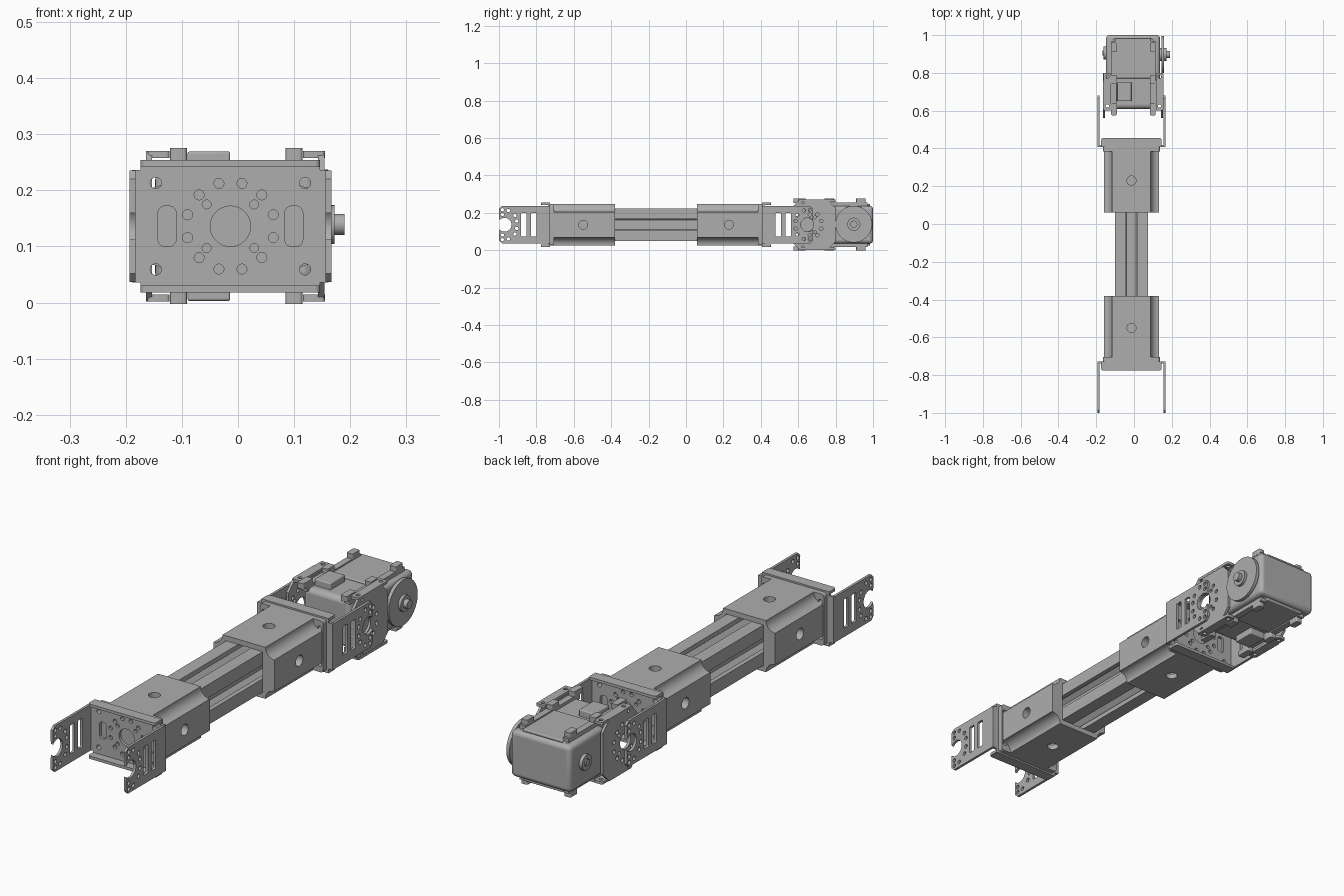
import bpy, bmesh
from math import pi, cos, sin
from mathutils import Matrix

if "Cube" in bpy.data.objects:
    bpy.data.objects.remove(bpy.data.objects["Cube"], do_unlink=True)

CX, CZ = -0.0135, 0.136            # long axis of the arm
parts = []

grey = bpy.data.materials.new("metal_grey")
grey.use_nodes = True
grey.diffuse_color = (0.42, 0.42, 0.42, 1)
grey.node_tree.nodes["Principled BSDF"].inputs["Base Color"].default_value = grey.diffuse_color

# columns: where the profile's u, v and depth axes point
PLANES = {
    "x": Matrix(((0, 0, 1), (1, 0, 0), (0, 1, 0))),
    "y": Matrix(((1, 0, 0), (0, 0, -1), (0, 1, 0))),
    "z": Matrix.Identity(3),
}


def arc(u, v, r, a0, a1, n):
    return [(u + r * cos(a0 + (a1 - a0) * i / n), v + r * sin(a0 + (a1 - a0) * i / n))
            for i in range(n + 1)]


def circle(u, v, r, n=24):
    return arc(u, v, r, 0, 2 * pi, n)[:-1]


def slab(u0, u1, v0, v1, c=0.0):
    """Rectangle with corners rounded by c."""
    if c == 0:
        return [(u0, v0), (u1, v0), (u1, v1), (u0, v1)]
    out = []
    for k, (u, v) in enumerate([(u1 - c, v1 - c), (u0 + c, v1 - c), (u0 + c, v0 + c), (u1 - c, v0 + c)]):
        out += arc(u, v, c, k * pi / 2, (k + 1) * pi / 2, 5)
    return out


def cut_corners(u0, u1, v0, v1, c):
    return [(u0 + c, v0), (u1 - c, v0), (u1, v0 + c), (u1, v1 - c),
            (u1 - c, v1), (u0 + c, v1), (u0, v1 - c), (u0, v0 + c)]


def add(name, mesh):
    mesh.materials.clear()
    mesh.materials.append(grey)
    ob = bpy.data.objects.new(name, mesh)
    bpy.context.collection.objects.link(ob)
    parts.append(ob)
    return ob


def evaluated(ob):
    bpy.context.view_layer.update()
    return bpy.data.meshes.new_from_object(ob.evaluated_get(bpy.context.evaluated_depsgraph_get()))


def prism(name, loops, plane, lo, hi):
    """Extrude an outline, with further loops as holes, from lo to hi along an axis."""
    cu = bpy.data.curves.new(name, "CURVE")
    cu.dimensions, cu.fill_mode, cu.extrude = "2D", "BOTH", (hi - lo) / 2
    for loop in loops:
        sp = cu.splines.new("POLY")
        sp.points.add(len(loop) - 1)
        for p, (u, v) in zip(sp.points, loop):
            p.co = (u, v, 0, 1)
        sp.use_cyclic_u = True
    tmp = bpy.data.objects.new(name, cu)
    bpy.context.collection.objects.link(tmp)
    mesh = evaluated(tmp)
    bpy.data.objects.remove(tmp)
    mid = Matrix.Identity(4)
    mid["xyz".index(plane)][3] = (lo + hi) / 2
    mesh.transform(mid @ PLANES[plane].to_4x4())
    bm = bmesh.new()
    bm.from_mesh(mesh)
    bmesh.ops.remove_doubles(bm, verts=bm.verts, dist=1e-5)
    bmesh.ops.recalc_face_normals(bm, faces=bm.faces)
    bm.to_mesh(mesh)
    bm.free()
    return add(name, mesh)


def box(name, x0, x1, y0, y1, z0, z1, bevel=0.0):
    ob = prism(name, [slab(x0, x1, y0, y1)], "z", z0, z1)
    if bevel:
        m = ob.modifiers.new("bevel", "BEVEL")
        m.width, m.segments = bevel, 4
    return ob


def bore(ob, cutter):
    m = ob.modifiers.new("bore", "BOOLEAN")
    m.operation, m.solver, m.object = "DIFFERENCE", "EXACT", cutter
    mesh = evaluated(ob)
    ob.modifiers.clear()
    ob.data = mesh
    parts.remove(cutter)
    bpy.data.objects.remove(cutter)


def horn_pattern(u, v):
    """Centre hole with rings of small screw holes."""
    loops = [circle(u, v, 0.036, 32)]
    for k in range(12):
        a = pi / 12 + k * pi / 6
        loops.append(circle(u + 0.079 * cos(a), v + 0.079 * sin(a), 0.009, 12))
    for k in range(4):
        a = pi / 4 + k * pi / 2
        loops.append(circle(u + 0.06 * cos(a), v + 0.055 * sin(a), 0.008, 12))
    return loops


# Aluminium slotted extrusion
H = 0.087
side = [(-H, H), (-0.03, H), (-0.03, H - 0.02), (-0.052, H - 0.02), (-0.025, H - 0.05)]
side += [(-u, v) for u, v in reversed(side[1:])]
rail = []
for k in range(4):
    c, s = cos(-k * pi / 2), sin(-k * pi / 2)
    rail += [(CX + u * c - v * s, CZ + u * s + v * c) for u, v in side]
prism("slotted_extrusion", [rail, circle(CX, CZ, 0.015)], "y", -0.70, 0.38)

# Sleeve outline with scooped corners
W, T, R = 0.145, 0.111, 0.043
scooped = []
for k, (sx, sz) in enumerate([(1, 1), (-1, 1), (-1, -1), (1, -1)]):
    pts = arc(CX + sx * W, CZ + sz * T, R, pi + k * pi / 2, pi * 1.5 + k * pi / 2, 8)
    scooped += pts[::-1]
bore_square = slab(CX - H - .002, CX + H + .002, CZ - H - .002, CZ + H + .002)


def link(prefix, y, d):
    """Sleeve and U bracket whose plate lies at y and whose arms reach toward d."""
    def span(a, b):
        return sorted((y + d * a, y + d * b))

    # sleeve and end cap
    sleeve = prism(prefix + "_sleeve", [scooped, bore_square], "y", *span(-0.35, -0.02))
    hole = circle(CX, y - d * 0.18, 0.024)
    bore(sleeve, prism("cutter", [hole], "z", -0.1, 0.4))
    hole = circle(y - d * 0.18, CZ, 0.024)
    bore(sleeve, prism("cutter", [hole], "x", -0.4, 0.4))
    screws = [circle(CX + sx * 0.133, CZ + sz * 0.077, 0.01, 16) for sx in (-1, 1) for sz in (-1, 1)]
    prism(prefix + "_end_cap", [slab(CX - 0.15, CX + 0.15, CZ - T, CZ + T, 0.012)] + screws,
          "y", *span(-0.025, -0.003))
    # bracket plate
    slots = [slab(CX + s * 0.113 - 0.016, CX + s * 0.113 + 0.016, CZ - 0.036, CZ + 0.036, 0.012)
             for s in (-1, 1)]
    prism(prefix + "_bracket_plate",
          [slab(CX - 0.175, CX + 0.175, CZ - 0.1, CZ + 0.1),] + horn_pattern(CX, CZ) + slots + screws,
          "y", *span(-0.003, 0.009))
    for s, label in ((1, "upper"), (-1, "lower")):
        z0, z1 = sorted((CZ + s * 0.098, CZ + s * 0.118))
        box(prefix + "_" + label + "_fold", CX - 0.16, CX + 0.16, *span(-0.003, 0.009), z0, z1)
        z0, z1 = sorted((CZ + s * 0.106, CZ + s * 0.118))
        prism(prefix + "_" + label + "_lip", [slab(CX - 0.16, CX + 0.16, *span(-0.003, 0.045), 0.01)],
              "z", z0, z1)
    # arms with notched ends
    edge, c = 0.099, 0.015
    outline = [(-0.003, -edge), (0.27 - c, -edge), (0.27, c - edge)]
    outline += arc(0.24, CZ - CZ, 0.037, -0.7, -2 * pi + 0.7, 20)
    outline += [(0.27, edge - c), (0.27 - c, edge), (-0.003, edge)]
    holes = [slab(t, t + 0.03, -0.062, 0.062, 0.004) for t in (0.068, 0.122)]
    for v in (-1, 1):
        holes += [circle(0.24 + a, v * b, 0.009, 12)
                  for a, b in ((0.012, 0.08), (-0.02, 0.076), (-0.055, 0.05), (0.012, 0.055), (-0.065, 0.02))]
    loops = [[(y + d * u, CZ + v) for u, v in loop] for loop in [outline] + holes]
    for s, label in ((1, "left"), (-1, "right")):
        x0, x1 = sorted((CX + s * 0.169, CX + s * 0.18))
        prism(prefix + "_" + label + "_arm", loops, "x", x0, x1)


link("front", -0.73, -1)
link("rear", 0.41, 1)

# Servo housing
box("servo_core", -0.118, 0.108, 0.61, 0.99, CZ - 0.105, CZ + 0.105, 0.02)
box("servo_gear_case", -0.148, 0.138, 0.76, 1.0, CZ - 0.1, CZ + 0.1, 0.018)
prism("left_output_wheel", [circle(0.897, CZ + 0.003, 0.098, 48)], "x", 0.145, 0.16)
prism("output_collar", [circle(0.897, CZ + 0.003, 0.035)], "x", 0.13, 0.172)
prism("output_shaft", [circle(0.897, CZ + 0.003, 0.019)], "x", 0.13, 0.19)
prism("right_pivot_ring", [circle(0.905, CZ + 0.003, 0.034), circle(0.905, CZ + 0.003, 0.016)],
      "x", -0.162, -0.14)
prism("right_pivot_pin", [circle(0.905, CZ + 0.003, 0.014)], "x", -0.166, -0.14)

# Mounting rails, connectors and bracket flanges, above and below
for s, label in ((1, "upper"), (-1, "lower")):
    def zs(a, b):
        return sorted((CZ + s * a, CZ + s * b))
    box(label + "_connector", -0.09, -0.014, 0.65, 0.75, *zs(0.1, 0.133), 0.004)
    box(label + "_cover", -0.1, 0.09, 0.77, 0.985, *zs(0.1, 0.112), 0.004)
    for x, hand, out in ((0.1, "left", 1), (-0.106, "right", -1)):
        box(label + "_" + hand + "_rail", x - 0.014, x + 0.014, 0.6, 0.97, *zs(0.095, 0.118))
        for y0, y1 in ((0.575, 0.64), (0.74, 0.79), (0.91, 0.96)):
            prism(label + "_" + hand + "_ear", [slab(x - 0.015, x + 0.015, y0, y1, 0.006)],
                  "z", *zs(0.115, 0.139))
        x0, x1 = sorted((x + out * 0.016, x + out * 0.055))
        lugs = [circle((x0 + x1) / 2, y, 0.009, 12) for y in (0.625, 0.78)]
        prism(label + "_" + hand + "_flange", [slab(x0, x1, 0.6, 0.8, 0.006)] + lugs,
              "z", *zs(0.122, 0.134))

# Side plates of the servo cradle
for x0, x1, hand in ((0.143, 0.154, "left"), (-0.164, -0.153, "right")):
    holes = horn_pattern(0.647, CZ)
    holes += [circle(0.625, CZ + s * 0.12, 0.008, 12) for s in (-1, 1)]
    prism(hand + "_cradle_plate", [cut_corners(0.563, 0.80, CZ - 0.134, CZ + 0.134, 0.045)] + holes,
          "x", x0, x1)

# Keep sharp edges on smooth parts
for ob in bpy.context.selected_objects:
    ob.select_set(False)
for ob in parts:
    ob.select_set(True)
bpy.context.view_layer.objects.active = parts[0]
bpy.ops.object.shade_smooth_by_angle(angle=0.6)
